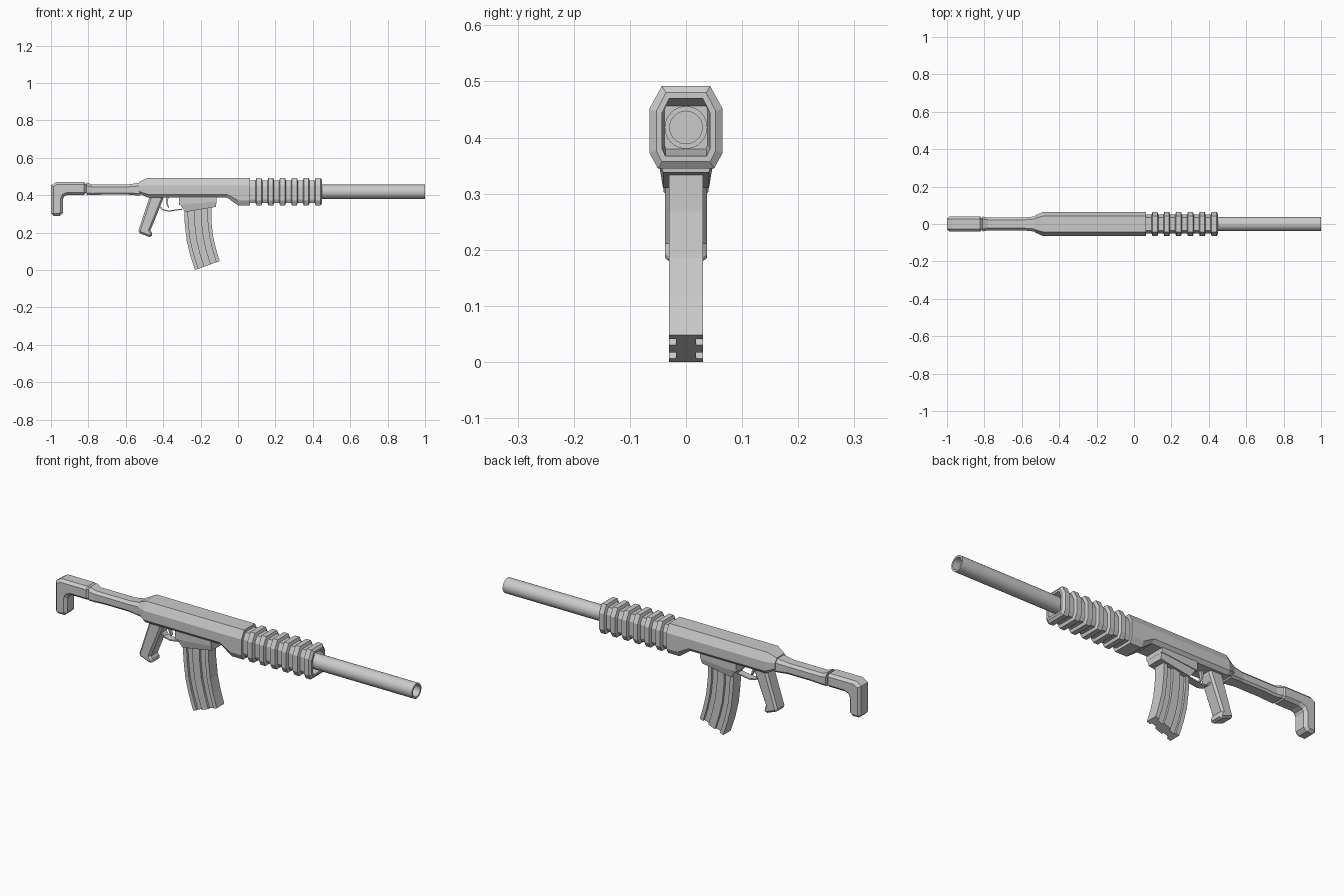
import bpy, bmesh, math
from mathutils import Vector

cube = bpy.data.objects.get("Cube")
if cube:
    bpy.data.objects.remove(cube, do_unlink=True)

grey = bpy.data.materials.new("plain grey")
grey.use_nodes = True
COLOR = (0.6, 0.6, 0.6, 1)
grey.diffuse_color = COLOR
grey.node_tree.nodes["Principled BSDF"].inputs["Base Color"].default_value = COLOR


def finish(name, bm, smooth=False):
    bmesh.ops.recalc_face_normals(bm, faces=bm.faces)
    mesh = bpy.data.meshes.new(name)
    bm.to_mesh(mesh)
    bm.free()
    mesh.materials.append(grey)
    obj = bpy.data.objects.new(name, mesh)
    bpy.context.collection.objects.link(obj)
    if smooth:
        bpy.ops.object.select_all(action="DESELECT")
        obj.select_set(True)
        bpy.context.view_layer.objects.active = obj
        bpy.ops.object.shade_smooth_by_angle(angle=math.radians(30))
    return obj


def loft(name, rings, smooth=False):
    """Skin a row of equal closed rings and cap both ends."""
    bm = bmesh.new()
    rows = [[bm.verts.new(p) for p in ring] for ring in rings]
    for a, b in zip(rows, rows[1:]):
        for i in range(len(a)):
            j = (i + 1) % len(a)
            bm.faces.new((a[i], a[j], b[j], b[i]))
    bm.faces.new(rows[0])
    bm.faces.new(rows[-1])
    return finish(name, bm, smooth)


def octagon(x, width, top_width, low_width, top, shoulder, hip, bottom):
    half = [(top_width, top), (width, shoulder), (width, hip), (low_width, bottom)]
    return [(x, y, z) for y, z in half] + [(x, -y, z) for y, z in reversed(half)]


def prism(name, profile, half, bevel=0.0):
    """Extrude an x-z outline across y; half is one width or one per point."""
    widths = half if isinstance(half, list) else [half] * len(profile)
    obj = loft(name, [[(x, s * w, z) for (x, z), w in zip(profile, widths)] for s in (-1, 1)])
    if bevel:
        mod = obj.modifiers.new("edge chamfer", "BEVEL")
        mod.width = bevel
        mod.segments = 1
        mod.limit_method = "ANGLE"
        mod.angle_limit = math.radians(60)
    return obj


def circle(x, radius, n=32):
    return [(x, radius * math.cos(2 * math.pi * i / n),
             0.418 + radius * math.sin(2 * math.pi * i / n)) for i in range(n)]


# Hollow barrel
loft("barrel", [circle(0.3, 0.038), circle(1, 0.038), circle(1, 0.029), circle(0.5, 0.029)], True)

# Receiver, with a deeper front end
loft("receiver", [
    octagon(-0.53, 0.045, 0.03, 0.03, 0.47, 0.45, 0.42, 0.41),
    octagon(-0.485, 0.065, 0.043, 0.05, 0.492, 0.452, 0.405, 0.388),
    octagon(-0.06, 0.065, 0.043, 0.05, 0.492, 0.452, 0.405, 0.388),
    octagon(0.0, 0.065, 0.043, 0.05, 0.492, 0.452, 0.372, 0.345),
    octagon(0.065, 0.065, 0.043, 0.05, 0.492, 0.452, 0.372, 0.345)])


# Ribbed handguard with a hollow front
def guard_ring(x, d):
    return octagon(x, 0.065 - d, 0.043 - d * 0.6, 0.05 - d * 0.6,
                   0.492 - d, 0.452 - d * 0.4, 0.372 + d * 0.4, 0.345 + d)


rings = [guard_ring(0.05, 0.014)]
for i in range(6):
    x = 0.094 + i * 0.0632
    rings += [guard_ring(x, 0.014), guard_ring(x + 0.005, 0), guard_ring(x + 0.031, 0)]
    if i < 5:
        rings.append(guard_ring(x + 0.036, 0.014))
rings += [guard_ring(0.45, 0.012), guard_ring(0.45, 0.022),
          octagon(0.39, 0.038, 0.036, 0.036, 0.456, 0.45, 0.386, 0.38)]
loft("handguard", rings)

# Stock: neck and hooked butt
loft("stock_neck", [
    octagon(-0.81, 0.04, 0.026, 0.03, 0.469, 0.452, 0.412, 0.402),
    octagon(-0.78, 0.034, 0.022, 0.026, 0.457, 0.444, 0.41, 0.4),
    octagon(-0.72, 0.034, 0.022, 0.026, 0.457, 0.444, 0.413, 0.403),
    octagon(-0.59, 0.034, 0.022, 0.026, 0.457, 0.444, 0.413, 0.403),
    octagon(-0.52, 0.042, 0.027, 0.03, 0.467, 0.45, 0.408, 0.397)])
prism("stock_butt", [
    (-1, 0.29), (-1, 0.452), (-0.972, 0.47), (-0.81, 0.47), (-0.81, 0.402),
    (-0.91, 0.402), (-0.928, 0.395), (-0.936, 0.38), (-0.936, 0.306), (-0.952, 0.29)],
    0.04, 0.013)

# Pistol grip with a flared foot
prism("grip", [
    (-0.47, 0.4), (-0.4, 0.4), (-0.402, 0.375), (-0.468, 0.212), (-0.455, 0.193),
    (-0.465, 0.173), (-0.535, 0.2), (-0.53, 0.217)], 0.037, 0.01)

# Trigger and its guard strip
prism("trigger", [
    (-0.385, 0.395), (-0.37, 0.395), (-0.377, 0.36), (-0.368, 0.335),
    (-0.374, 0.332), (-0.386, 0.36)], 0.008)
prism("trigger_guard", [
    (-0.42, 0.338), (-0.405, 0.32), (-0.37, 0.312), (-0.3, 0.322), (-0.3, 0.328),
    (-0.37, 0.318), (-0.402, 0.326), (-0.414, 0.342)], 0.018)

# Two-step magazine well
prism("magazine_well_upper", [
    (-0.315, 0.395), (-0.115, 0.395), (-0.115, 0.366), (-0.315, 0.347)], 0.052)
prism("magazine_well_lower", [
    (-0.315, 0.36), (-0.115, 0.37), (-0.118, 0.338), (-0.282, 0.31), (-0.3, 0.335)],
    [0.05, 0.05, 0.041, 0.041, 0.045])

# Curved magazine with two grooves on each side
steps = [0, 0.14, 0.14, 0.36, 0.36, 0.64, 0.64, 0.86, 0.86, 1]
depths = [0.03, 0.03, 0.018, 0.018, 0.03, 0.03, 0.018, 0.018, 0.03, 0.03]
side = list(zip(steps, depths))
outline = side + [(t, -y) for t, y in reversed(side)]
stations = [((-0.288, 0.34), (-0.143, 0.355)), ((-0.285, 0.25), (-0.143, 0.268)),
            ((-0.274, 0.155), (-0.134, 0.185)), ((-0.256, 0.08), (-0.119, 0.118)),
            ((-0.23, 0.0), (-0.098, 0.048))]
loft("magazine", [[(*Vector(a).lerp(Vector(b), t), y) for t, y in outline] for a, b in stations])
mag = bpy.data.objects["magazine"].data
for v in mag.vertices:
    v.co = (v.co.x, v.co.z, v.co.y)
mag.flip_normals()
